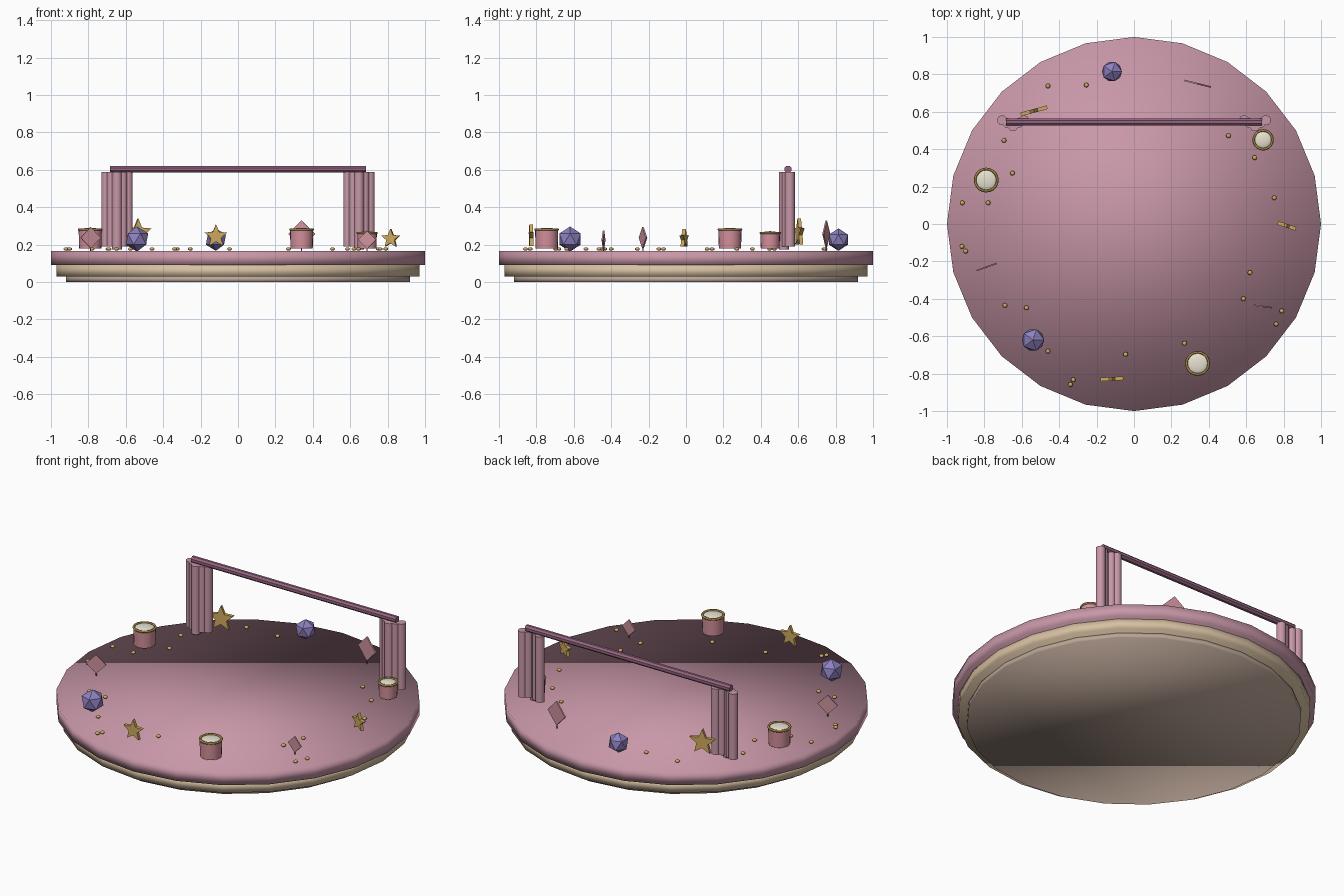
import bpy, bmesh, math
from mathutils import Matrix, Vector

if "Cube" in bpy.data.objects:
    bpy.data.objects.remove(bpy.data.objects["Cube"])


def mat(name, r, g, b):
    m = bpy.data.materials.new(name)
    m.diffuse_color = (r, g, b, 1)
    m.use_nodes = True
    m.node_tree.nodes["Principled BSDF"].inputs["Base Color"].default_value = m.diffuse_color
    return m


PINK = mat("pink", 0.58, 0.31, 0.39)
MAUVE = mat("mauve", 0.30, 0.13, 0.22)
TAN = mat("tan", 0.68, 0.53, 0.36)
BASE = mat("base_tan", 0.50, 0.38, 0.31)
POT = mat("pot_pink", 0.66, 0.28, 0.33)
GOLD = mat("gold", 0.62, 0.40, 0.11)
RIM = mat("rim_gold", 0.35, 0.22, 0.06)
CREAM = mat("cream", 0.80, 0.76, 0.64)
VIOLET = mat("violet", 0.27, 0.22, 0.52)
ROSE = mat("rose", 0.62, 0.29, 0.34)


def finish(bm, name, m, smooth=None):
    """smooth: None = flat, 'all' = fully smooth, 'angle' = sharp edges kept"""
    bmesh.ops.recalc_face_normals(bm, faces=bm.faces)
    me = bpy.data.meshes.new(name)
    bm.to_mesh(me)
    bm.free()
    me.materials.append(m)
    ob = bpy.data.objects.new(name, me)
    bpy.context.collection.objects.link(ob)
    if smooth == 'all':
        me.polygons.foreach_set("use_smooth", [True] * len(me.polygons))
    elif smooth == 'angle':
        bpy.ops.object.select_all(action='DESELECT')
        ob.select_set(True)
        bpy.context.view_layer.objects.active = ob
        bpy.ops.object.shade_smooth_by_angle(angle=math.radians(40))
    return ob


def cyl(name, m, p, r, z0, z1, seg=12, r_top=None, smooth='angle'):
    bm = bmesh.new()
    bmesh.ops.create_cone(bm, cap_ends=True, segments=seg, radius1=r,
                          radius2=r if r_top is None else r_top, depth=z1 - z0,
                          matrix=Matrix.Translation((p[0], p[1], (z0 + z1) / 2)))
    return finish(bm, name, m, smooth)


def ball(name, m, p, r, rz, seg=10):
    bm = bmesh.new()
    bmesh.ops.create_uvsphere(bm, u_segments=seg, v_segments=max(6, seg // 2), radius=1,
                              matrix=Matrix.Translation(p) @ Matrix.Diagonal((r, r, rz, 1)))
    return finish(bm, name, m, 'all')


def plate(name, m, outline, p, yaw, thick):
    """upright extruded outline, given as (x, z) points"""
    bm = bmesh.new()
    f = bm.faces.new([bm.verts.new((x, -thick / 2, z)) for x, z in outline])
    ext = bmesh.ops.extrude_face_region(bm, geom=[f])
    vs = [v for v in ext["geom"] if isinstance(v, bmesh.types.BMVert)]
    bmesh.ops.translate(bm, verts=vs, vec=(0, thick, 0))
    bm.transform(Matrix.Translation(p) @ Matrix.Rotation(math.radians(yaw), 4, 'Z'))
    return finish(bm, name, m)


# Stage tiers
cyl("stage_foot", BASE, (0, 0), 0.92, 0, 0.03, 24, smooth='all')
cyl("stage_band", TAN, (0, 0), 0.97, 0.03, 0.09, 24, smooth='all')
cyl("stage_top", PINK, (0, 0), 1.0, 0.09, 0.165, 24, smooth='all')

# Curtain folds on both sides
for side, tag in ((-1, "left"), (1, "right")):
    for i, y in enumerate((0.555, 0.54, 0.523, 0.54, 0.555)):
        x = side * (0.705 - 0.029 * i)
        cyl(f"curtain_fold_{tag}_{i}", PINK, (x, y), 0.027,
            0.175 if i == 2 else 0.19, 0.588, 10)

# Curtain rod with rounded ends
rod = cyl("curtain_rod", MAUVE, (0, 0), 0.02, -0.685, 0.685, 8)
rod.data.transform(Matrix.Translation((0, 0.545, 0.603))
                   @ Matrix.Rotation(math.pi / 2, 4, 'Y') @ Matrix.Rotation(math.pi / 8, 4, 'Z'))


# Cream-filled pots
def pot(p, r, z0, z1):
    cyl("pot_body", POT, p, r * 0.93, z0, z1 - 0.008, 20, r * 0.97)
    bm = bmesh.new()
    rings = []
    for i in range(20):
        a = 2 * math.pi * i / 20
        ring = []
        for j in range(6):
            b = 2 * math.pi * j / 6
            q = r * 0.93 + 0.007 * math.cos(b)
            ring.append(bm.verts.new((p[0] + q * math.cos(a), p[1] + q * math.sin(a),
                                      z1 - 0.007 + 0.007 * math.sin(b))))
        rings.append(ring)
    for i in range(20):
        for j in range(6):
            A, B = rings[i], rings[(i + 1) % 20]
            bm.faces.new((A[j], B[j], B[(j + 1) % 6], A[(j + 1) % 6]))
    finish(bm, "pot_rim", RIM, 'all')
    ball("pot_filling", CREAM, (p[0], p[1], z1 - 0.012), r * 0.9, 0.014, 20)


pot((-0.79, 0.235), 0.064, 0.18, 0.288)
pot((0.34, -0.745), 0.064, 0.18, 0.288)
pot((0.69, 0.45), 0.054, 0.18, 0.27)

# Faceted gems
for x, y, z, r in ((-0.54, -0.62, 0.23, 0.067), (-0.118, 0.815, 0.227, 0.06)):
    bm = bmesh.new()
    bmesh.ops.create_icosphere(bm, subdivisions=1, radius=r,
                               matrix=Matrix.Translation((x, y, z)))
    finish(bm, "gem", VIOLET)

# Standing stars
for x, y, z, r, yaw in ((-0.535, 0.605, 0.263, 0.077, 15), (0.817, -0.01, 0.232, 0.053, -18),
                        (-0.118, -0.828, 0.245, 0.064, 3)):
    pts = []
    for k in range(10):
        a = math.pi / 2 + k * math.pi / 5
        q = r if k % 2 == 0 else r * 0.45
        pts.append((q * math.cos(a), q * math.sin(a)))
    plate("star", GOLD, pts, (x, y, z), yaw, 0.02)

# Thin diamonds on stems
for x, y, z, h, yaw in ((0.34, 0.75, 0.257, 0.073, -14), (-0.788, -0.23, 0.237, 0.057, 20),
                        (0.69, -0.441, 0.226, 0.049, -8)):
    plate("diamond", ROSE, [(h, 0), (0, h), (-h, 0), (0, -h)], (x, y, z), yaw, 0.008)
    cyl("diamond_stem", MAUVE, (x, y), 0.003, 0.16, z - h + 0.01, 6)

# Scattered beads
BEADS = [(-0.46, 0.738), (-0.255, 0.743), (-0.695, 0.447), (-0.65, 0.272), (-0.78, 0.113),
         (-0.918, 0.113), (-0.92, -0.12), (-0.9, -0.145), (-0.69, -0.435), (-0.575, -0.448),
         (-0.46, -0.68), (-0.325, -0.833), (-0.34, -0.858), (-0.045, -0.697), (0.27, -0.638),
         (0.76, -0.535), (0.79, -0.465), (0.585, -0.4), (0.62, -0.26), (0.75, 0.14),
         (0.645, 0.355), (0.505, 0.472)]
for x, y in BEADS:
    ball("bead", GOLD, (x, y, 0.177), 0.013, 0.009, 8)
